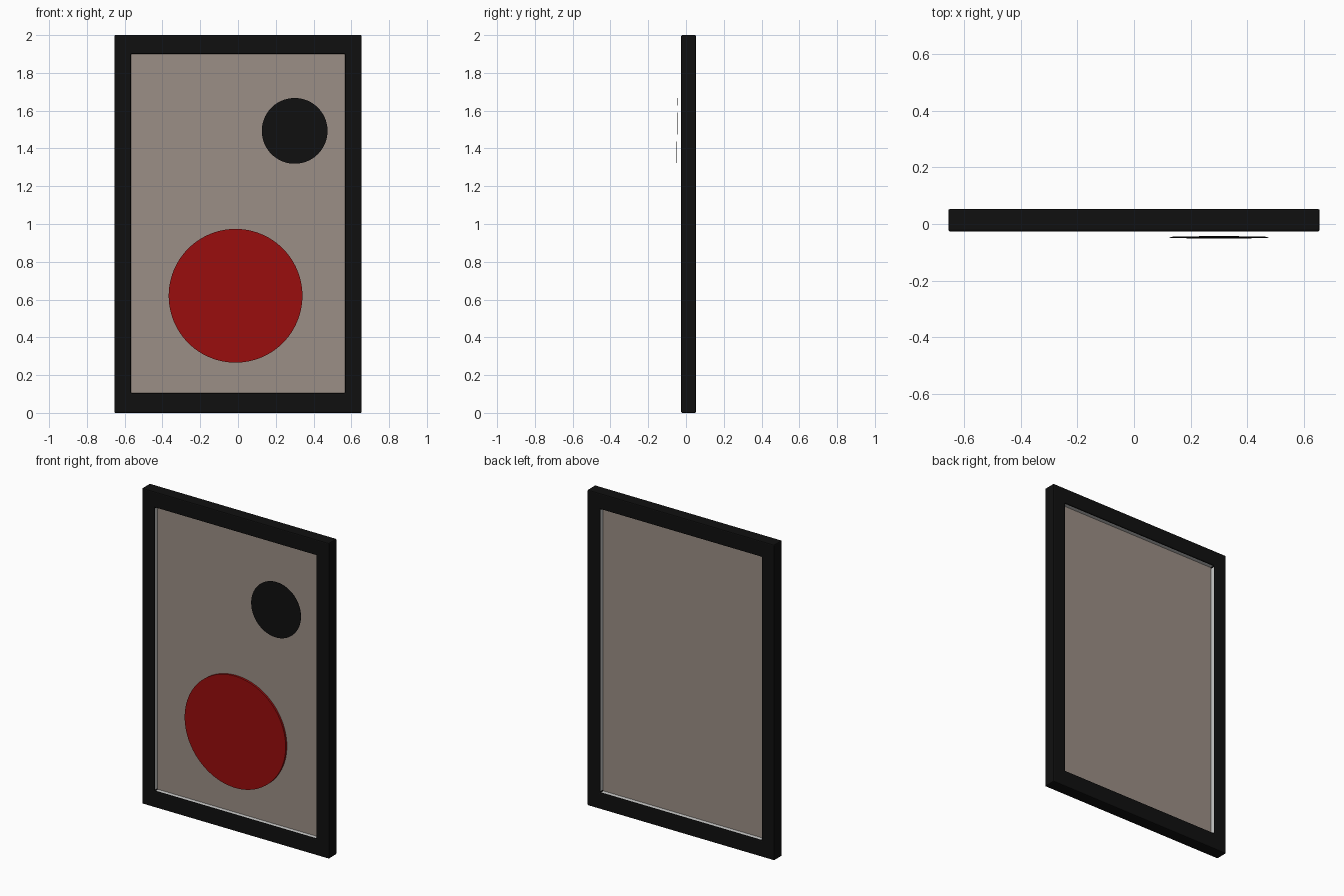
import bpy, bmesh
from math import pi, radians

cube = bpy.data.objects.get("Cube")
if cube:
    bpy.data.objects.remove(cube, do_unlink=True)


def material(name, rgb):
    mat = bpy.data.materials.new(name)
    mat.use_nodes = True
    color = (*rgb, 1)
    mat.diffuse_color = color
    mat.node_tree.nodes["Principled BSDF"].inputs["Base Color"].default_value = color
    return mat


black = material("black", (0.005, 0.005, 0.005))
taupe = material("taupe", (0.33, 0.275, 0.24))
red = material("red", (0.32, 0.004, 0.004))
grey = material("light grey", (0.6, 0.6, 0.59))

FRONT, BACK = -0.026, 0.053
HALF_W, HEIGHT = 0.655, 2.0
OPEN_W, OPEN_LOW, OPEN_HIGH = 0.567, 0.105, 1.9


# Picture frame: rectangular ring, with a grey lining on the opening
def make_frame():
    bm = bmesh.new()

    def loop(half, low, high, y):
        corners = ((-half, low), (half, low), (half, high), (-half, high))
        return [bm.verts.new((x, y, z)) for x, z in corners]

    rings = [loop(HALF_W, 0, HEIGHT, FRONT), loop(HALF_W, 0, HEIGHT, BACK),
             loop(OPEN_W, OPEN_LOW, OPEN_HIGH, BACK),
             loop(OPEN_W, OPEN_LOW, OPEN_HIGH, FRONT)]
    for r in range(4):
        a, b = rings[r], rings[(r + 1) % 4]
        for i in range(4):
            j = (i + 1) % 4
            face = bm.faces.new((a[i], a[j], b[j], b[i]))
            face.material_index = 1 if r == 2 else 0
    bmesh.ops.recalc_face_normals(bm, faces=bm.faces)
    mesh = bpy.data.meshes.new("frame")
    bm.to_mesh(mesh)
    bm.free()
    frame = bpy.data.objects.new("frame", mesh)
    bpy.context.collection.objects.link(frame)
    mesh.materials.append(black)
    mesh.materials.append(grey)
    bevel = frame.modifiers.new("soft edges", "BEVEL")
    bevel.width = 0.006
    bevel.segments = 2
    bevel.material = 0


# Thin round plate facing the front
def make_disc(name, x, y, z, radius, depth, mat, tilt=0):
    bpy.ops.mesh.primitive_cylinder_add(
        vertices=96, radius=radius, depth=depth, location=(x, y, z),
        rotation=(pi / 2 + radians(tilt), 0, 0))
    disc = bpy.context.object
    disc.name = name
    disc.data.materials.append(mat)
    bpy.ops.object.shade_smooth_by_angle(angle=radians(30))


make_frame()

# Canvas panel, tucked slightly into the frame
bpy.ops.mesh.primitive_cube_add(
    size=1, location=(0, 0.013, (OPEN_LOW + OPEN_HIGH) / 2))
panel = bpy.context.object
panel.name = "panel"
panel.scale = (2 * OPEN_W + 0.02, 0.02, OPEN_HIGH - OPEN_LOW + 0.02)
panel.data.materials.append(taupe)

# Painted circles: the large one on the canvas, the small one floating ahead
make_disc("large_circle", -0.013, -0.003, 0.62, 0.354, 0.014, red)
make_disc("small_circle", 0.3, -0.047, 1.493, 0.174, 0.002, black, tilt=-1)
